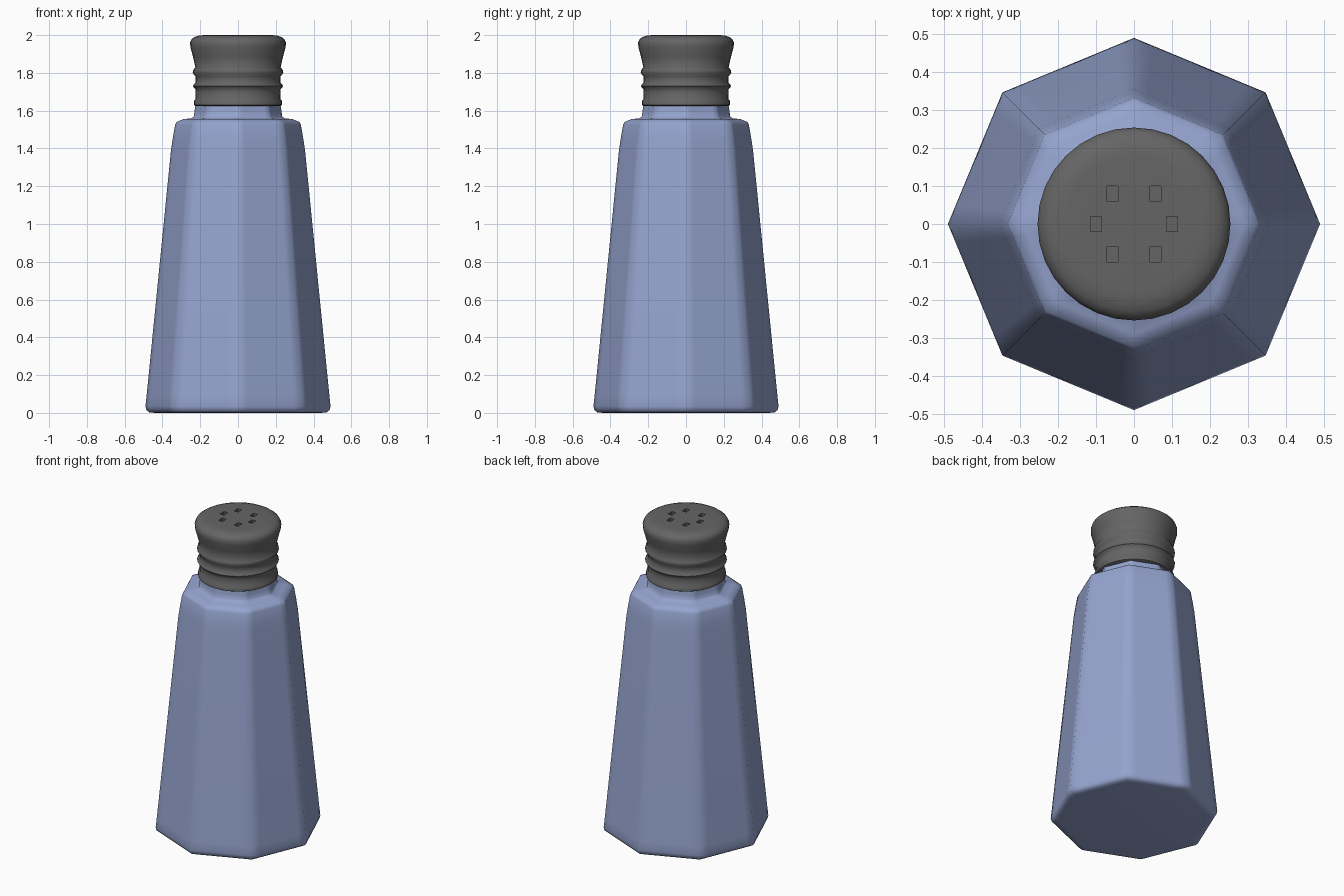
import bpy, bmesh, math
from mathutils import Vector

cube = bpy.data.objects.get("Cube")
if cube:
    bpy.data.objects.remove(cube, do_unlink=True)


def material(name, colour):
    m = bpy.data.materials.new(name)
    m.use_nodes = True
    m.diffuse_color = (*colour, 1)
    m.node_tree.nodes["Principled BSDF"].inputs["Base Color"].default_value = (*colour, 1)
    return m


def ring_outline(sides, softness=0):
    """Unit polygon; softness adds support points close to each corner."""
    corners = [Vector((math.cos(math.tau * i / sides), math.sin(math.tau * i / sides)))
               for i in range(sides)]
    points = []
    for i, a in enumerate(corners):
        b = corners[(i + 1) % sides]
        points.append(a)
        if softness:
            points += [a.lerp(b, softness), a.lerp(b, 1 - softness)]
    return points


def loft(name, outline, profile, mat):
    """Sweep the outline through (radius, height) rings and close both ends."""
    bm = bmesh.new()
    rings = [[bm.verts.new((p.x * r, p.y * r, z)) for p in outline] for r, z in profile]
    n = len(outline)
    for low, high in zip(rings, rings[1:]):
        for i in range(n):
            j = (i + 1) % n
            bm.faces.new((low[i], low[j], high[j], high[i]))
    bm.faces.new(rings[0][::-1])
    bm.faces.new(rings[-1])
    mesh = bpy.data.meshes.new(name)
    bm.to_mesh(mesh)
    bm.free()
    mesh.materials.append(mat)
    obj = bpy.data.objects.new(name, mesh)
    bpy.context.collection.objects.link(obj)
    return obj


def smooth(obj, degrees):
    bpy.ops.object.select_all(action="DESELECT")
    obj.select_set(True)
    bpy.context.view_layer.objects.active = obj
    bpy.ops.object.shade_smooth_by_angle(angle=math.radians(degrees))


blue = material("blue glass", (0.30, 0.37, 0.62))
grey = material("dark grey metal", (0.13, 0.13, 0.13))

# Eight-sided tapering body with a narrow neck
body = loft("shaker_body", ring_outline(8, 0.14), [
    (0.44, 0), (0.47, 0.003), (0.485, 0.015), (0.49, 0.035), (0.484, 0.09),
    (0.355, 1.39), (0.346, 1.45), (0.333, 1.525), (0.325, 1.54), (0.29, 1.555),
    (0.245, 1.56), (0.234, 1.57), (0.23, 1.6), (0.22, 1.66)], blue)
smooth(body, 60)

# Round screw cap with threads and a flared head
cap = loft("screw_cap", ring_outline(32), [
    (0.225, 1.625), (0.234, 1.63), (0.234, 1.65), (0.226, 1.66), (0.225, 1.7),
    (0.226, 1.715), (0.24, 1.73), (0.226, 1.748), (0.226, 1.782), (0.24, 1.8),
    (0.237, 1.815), (0.226, 1.83), (0.238, 1.885), (0.252, 1.935), (0.254, 1.96),
    (0.246, 1.978), (0.23, 1.99), (0.205, 1.998), (0.18, 2)], grey)

# Six square holes sunk into the cap
bm = bmesh.new()
for i in range(6):
    a = math.tau * i / 6
    hole = bmesh.ops.create_cube(bm, size=1)["verts"]
    bmesh.ops.scale(bm, vec=(0.028, 0.04, 0.06), verts=hole)
    bmesh.ops.translate(bm, vec=(0.1 * math.cos(a) * (1.13 if i % 3 else 1),
                                 0.092 * math.sin(a), 2), verts=hole)
mesh = bpy.data.meshes.new("hole_cutter")
bm.to_mesh(mesh)
bm.free()
mesh.materials.append(grey)
cutter = bpy.data.objects.new("hole_cutter", mesh)
bpy.context.collection.objects.link(cutter)
cut = cap.modifiers.new("holes", "BOOLEAN")
cut.operation = "DIFFERENCE"
cut.object = cutter
bpy.context.view_layer.objects.active = cap
bpy.ops.object.modifier_apply(modifier=cut.name)
bpy.data.objects.remove(cutter, do_unlink=True)
smooth(cap, 50)
